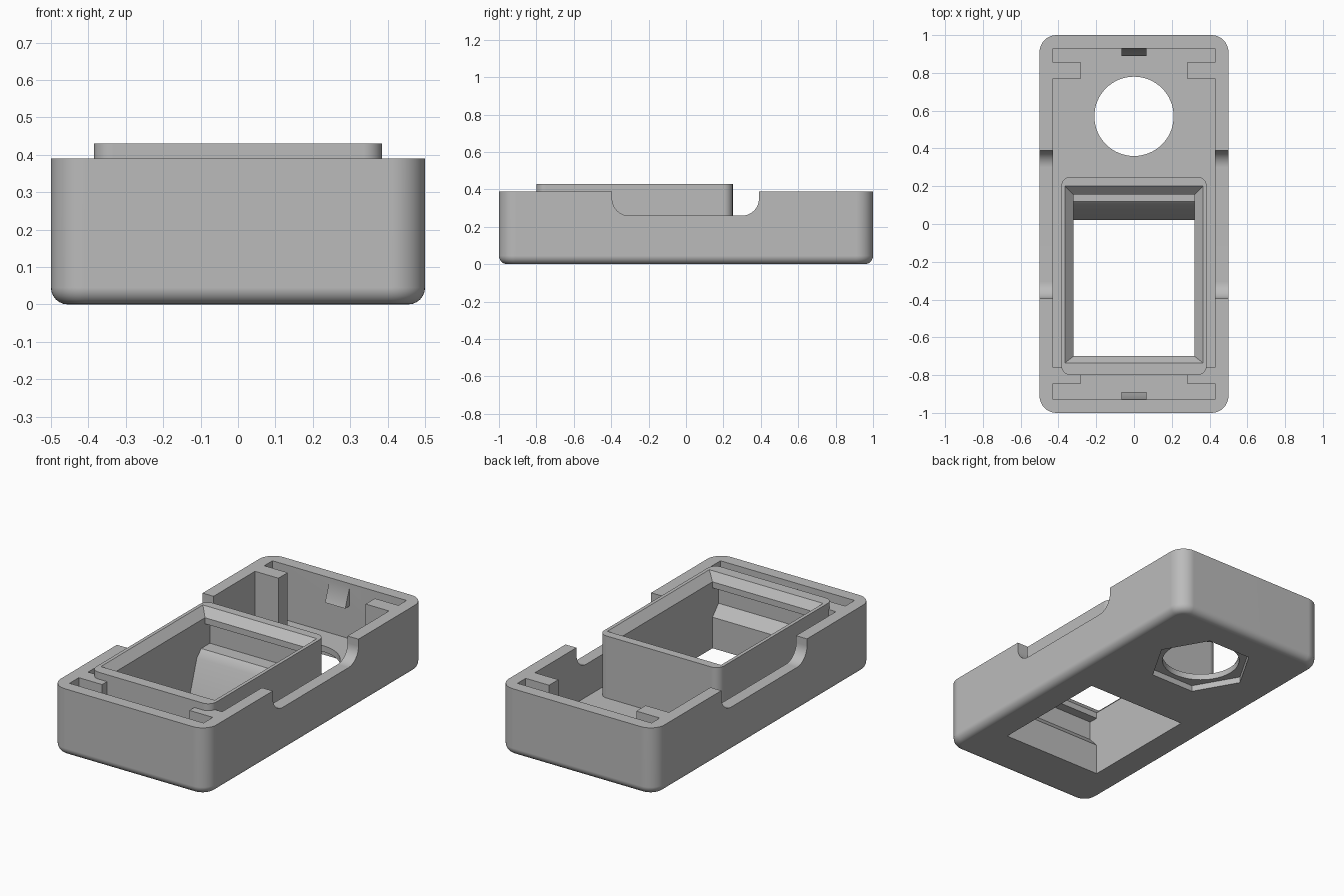
import bpy
import bmesh
import math
from mathutils import Vector

cube = bpy.data.objects.get("Cube")
if cube:
    bpy.data.objects.remove(cube, do_unlink=True)

grey = bpy.data.materials.new("plain grey")
grey.use_nodes = True
grey.diffuse_color = (0.5, 0.5, 0.5, 1)
grey.node_tree.nodes["Principled BSDF"].inputs["Base Color"].default_value = (0.5, 0.5, 0.5, 1)


def add_object(name, bm):
    bmesh.ops.recalc_face_normals(bm, faces=bm.faces[:])
    mesh = bpy.data.meshes.new(name)
    bm.to_mesh(mesh)
    bm.free()
    mesh.materials.append(grey)
    obj = bpy.data.objects.new(name, mesh)
    bpy.context.collection.objects.link(obj)
    return obj


def prism(name, profile, lo, hi, axis="z"):
    """Extrude a profile: (x, y) along z, or (y, z) along x."""
    bm = bmesh.new()

    def place(p, t):
        return (p[0], p[1], t) if axis == "z" else (t, p[0], p[1])

    face = bm.faces.new([bm.verts.new(place(p, lo)) for p in profile])
    new = bmesh.ops.extrude_face_region(bm, geom=[face])["geom"]
    shift = Vector(place((0, 0), hi - lo))
    bmesh.ops.translate(bm, vec=shift, verts=[v for v in new if isinstance(v, bmesh.types.BMVert)])
    return add_object(name, bm)


def arc(cx, cy, r, start, end, n=10):
    angles = [math.radians(start + (end - start) * i / n) for i in range(n + 1)]
    return [(cx + r * math.cos(a), cy + r * math.sin(a)) for a in angles]


def rounded_rect(x, y0, y1, r):
    return (arc(x - r, y1 - r, r, 0, 90) + arc(r - x, y1 - r, r, 90, 180)
            + arc(r - x, y0 + r, r, 180, 270) + arc(x - r, y0 + r, r, 270, 360))


def ring(cx, cy, r, n):
    return arc(cx, cy, r, 0, 360, n)[:-1]


# Outer shell with a rounded lower edge
body = prism("case_body", rounded_rect(0.5, -1, 1, 0.09), 0, 0.39)
bm = bmesh.new()
bm.from_mesh(body.data)
lower = [e for e in bm.edges if all(v.co.z < 0.001 for v in e.verts)]
bmesh.ops.bevel(bm, geom=lower, offset=0.045, segments=6, profile=0.5, affect="EDGES")
bm.to_mesh(body.data)
bm.free()


def combine(tool, operation="DIFFERENCE"):
    tool.hide_render = True
    mod = body.modifiers.new(tool.name, "BOOLEAN")
    mod.operation = operation
    mod.solver = "EXACT"
    mod.object = tool
    bpy.context.view_layer.objects.active = body
    bpy.ops.object.modifier_apply(modifier=mod.name)
    bpy.data.objects.remove(tool, do_unlink=True)


# Cavity, leaving four corner posts on the side walls
IN, POST = 0.43, 0.28
right_side = [(IN, -0.93), (IN, -0.845), (POST, -0.845), (POST, -0.76), (IN, -0.76),
              (IN, 0.77), (POST, 0.77), (POST, 0.855), (IN, 0.855), (IN, 0.93)]
left_side = [(-x, y) for x, y in reversed(right_side)]
combine(prism("cavity", right_side + left_side, 0.07, 0.5))

# Raised collar around the socket
combine(prism("socket_collar", rounded_rect(0.385, -0.80, 0.25, 0.05), 0.03, 0.43), "UNION")

# Snap wedges on the end walls
for s in (1, -1):
    wedge = [(s * 0.95, 0.37), (s * 0.93, 0.37), (s * 0.89, 0.26), (s * 0.95, 0.26)]
    combine(prism("snap_wedge", wedge, -0.065, 0.065, "x"), "UNION")

# Socket opening with catch recesses at both ends
socket = [(-0.70, -0.1), (-0.70, 0.18), (-0.755, 0.24), (-0.755, 0.35), (-0.70, 0.35),
          (-0.70, 0.5), (0.155, 0.5), (0.155, 0.35), (0.20, 0.35), (0.20, 0.22),
          (0.12, 0.22), (0.08, 0.18), (0.02, 0), (0.02, -0.1)]
combine(prism("socket_opening", socket, -0.32, 0.32, "x"))

# Chamfered mouth of the socket
bm = bmesh.new()
rings = []
for z, x, y0, y1 in ((0.34, 0.275, -0.665, 0.11), (0.475, 0.41, -0.77, 0.245)):
    rings.append([bm.verts.new(c) for c in ((-x, y0, z), (x, y0, z), (x, y1, z), (-x, y1, z))])
for r in rings:
    bm.faces.new(r)
for i in range(4):
    j = (i + 1) % 4
    bm.faces.new((rings[0][i], rings[0][j], rings[1][j], rings[1][i]))
combine(add_object("socket_mouth", bm))

# Finger notches in the side walls
notch = (arc(-0.305, 0.35, 0.09, 180, 270) + arc(0.30, 0.35, 0.09, 270, 360)
         + [(0.39, 0.5), (-0.395, 0.5)])
for lo, hi in ((0.41, 0.6), (-0.6, -0.41)):
    combine(prism("side_notch", notch, lo, hi, "x"))

# Round hole with a hexagonal recess underneath
combine(prism("round_hole", ring(0, 0.57, 0.21, 64), -0.1, 0.2))
combine(prism("hex_recess", ring(0, 0.57, 0.28, 6), -0.1, 0.035))

# Smooth the fillets, keep hard edges crisp
bpy.ops.object.select_all(action="DESELECT")
body.select_set(True)
bpy.context.view_layer.objects.active = body
bpy.ops.object.shade_smooth_by_angle(angle=math.radians(30))
normals = body.modifiers.new("even_normals", "WEIGHTED_NORMAL")
normals.keep_sharp = True
